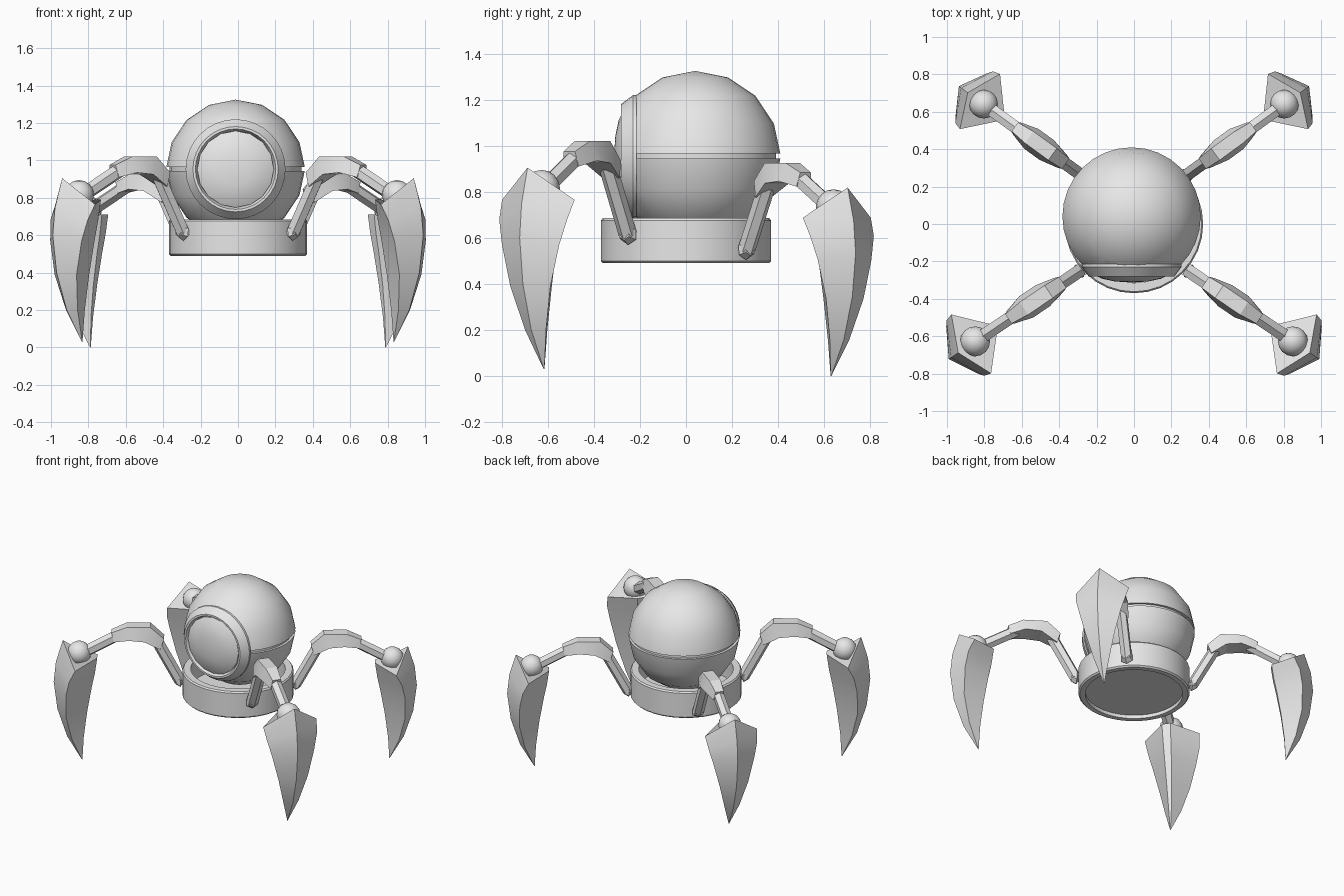
import bpy, bmesh, math
from mathutils import Vector

if "Cube" in bpy.data.objects:
    bpy.data.objects.remove(bpy.data.objects["Cube"])

grey = bpy.data.materials.new("light_grey")
grey.diffuse_color = (0.8, 0.8, 0.8, 1)
grey.use_nodes = True
grey.node_tree.nodes["Principled BSDF"].inputs["Base Color"].default_value = grey.diffuse_color


def finish(name, bm, angle=30):
    bmesh.ops.remove_doubles(bm, verts=bm.verts, dist=1e-5)
    bmesh.ops.recalc_face_normals(bm, faces=bm.faces)
    me = bpy.data.meshes.new(name)
    bm.to_mesh(me)
    bm.free()
    me.materials.append(grey)
    for p in me.polygons:
        p.use_smooth = True
    me.set_sharp_from_angle(angle=math.radians(angle))
    ob = bpy.data.objects.new(name, me)
    bpy.context.collection.objects.link(ob)
    return ob


def loft(sections, bm=None):
    """Skin a list of equal-length closed sections and cap both ends."""
    bm = bm or bmesh.new()
    rows = [[bm.verts.new(p) for p in s] for s in sections]
    n = len(rows[0])
    for a, b in zip(rows, rows[1:]):
        for i in range(n):
            j = (i + 1) % n
            bm.faces.new((a[i], a[j], b[j], b[i]))
    bm.faces.new(rows[0])
    bm.faces.new(rows[-1])
    return bm


def lathe(profile, segs, axis, centre):
    """Spin (radius, height) points around the z or the -y axis."""
    bm = bmesh.new()
    rows = []
    for r, h in profile:
        row = []
        for i in range(segs):
            a = 2 * math.pi * i / segs
            c, s = r * math.cos(a), r * math.sin(a)
            p = (c, s, h) if axis == 'Z' else (c, -h, s)
            row.append(bm.verts.new(Vector(p) + Vector(centre)))
        rows.append(row)
    for a, b in zip(rows, rows[1:]):
        for i in range(segs):
            j = (i + 1) % segs
            bm.faces.new((a[i], a[j], b[j], b[i]))
    bmesh.ops.remove_doubles(bm, verts=bm.verts, dist=1e-5)
    return bm


# Base: shallow drum, recessed above and below
finish("base", lathe([(0, .515), (.325, .515), (.325, .49), (.36, .49), (.37, .5),
                      (.37, .675), (.362, .685), (.315, .685), (.315, .54), (0, .54)],
                     32, 'Z', (0, 0, 0)))

# Body: sphere with a groove at the equator, sliced flat at the front
R, CX, CY, CZ = .37, -.013, .04, .955
arc = [(R * math.sin(math.radians(t)), R * math.cos(math.radians(t)))
       for t in (0, 22.5, 45, 67.5, 88.3)]
profile = arc + [(.352, .011), (.352, -.011)] + [(r, -h) for r, h in reversed(arc)]
body = lathe(profile, 32, 'Z', (CX, CY, CZ))
cut = bmesh.ops.bisect_plane(body, geom=body.verts[:] + body.edges[:] + body.faces[:],
                             plane_co=(0, -.225, 0), plane_no=(0, -1, 0), clear_outer=True)
bmesh.ops.holes_fill(body, edges=[e for e in cut['geom_cut']
                                  if isinstance(e, bmesh.types.BMEdge)])
finish("body_sphere", body)

# Porthole: tapered rim and domed glass
finish("porthole_rim", lathe([(.2, .215), (.267, .215), (.267, .23), (.228, .282),
                              (.215, .282), (.2, .25), (.2, .215)],
                             32, 'Y', (CX, 0, .953)))
finish("porthole_glass", lathe([(.205, .225), (.205, .268), (.16, .292), (.09, .307),
                                (0, .313)], 16, 'Y', (CX, 0, .953)))


def leg(label, sx, sy, root, ang, k, zmap):
    u = Vector((math.cos(ang), math.sin(ang)))

    def P(s, w, z):
        # s runs outward along the leg, w sideways, z up
        x = root[0] + k * (s * u.x - w * u.y)
        y = root[1] + k * (s * u.y + w * u.x)
        return (sx * x, sy * y, zmap(z))

    def rod(name, path, sides=6):
        # straight tapered rod through (s, z, radius) points
        ds, dz = path[-1][0] - path[0][0], path[-1][1] - path[0][1]
        d = math.hypot(ds, dz)
        ns, nz = -dz / d, ds / d
        secs = []
        for s, z, r in path:
            sec = []
            for i in range(sides):
                a = 2 * math.pi * i / sides
                c, w = r * math.cos(a), r * math.sin(a)
                sec.append(P(s + c * ns, w, z + c * nz))
            secs.append(sec)
        finish(label + name, loft(secs), 25)

    # Hip joint and the two rods
    rod("_hip", [(-.07, .615, .025), (-.01, .615, .028), (.0, .615, .046), (.035, .62, .03)])
    rod("_lower_rod", [(.005, .615, .04), (.16, .91, .04)])
    rod("_upper_rod", [(.4, .955, .04), (.66, .81, .04)])

    # Knee: bent block, widest in the middle; (s, z) top, (s, z) bottom, half widths
    knee = [((.11, .935), (.135, .86), .035, .045),
            ((.2, 1.02), (.24, .925), .04, .068),
            ((.36, 1.02), (.345, .935), .04, .068),
            ((.46, .975), (.445, .91), .03, .04)]
    secs = []
    for (ts, tz), (bs, bz), tw, bw in knee:
        secs.append([P(ts, -tw, tz), P(ts, tw, tz), P(bs, bw, bz), P(bs, -bw, bz)])
    finish(label + "_knee", loft(secs), 20)

    # Ball joint on top of the claw
    bm = bmesh.new()
    bmesh.ops.create_uvsphere(bm, u_segments=16, v_segments=8, radius=.08 * k)
    bmesh.ops.translate(bm, verts=bm.verts, vec=P(.675, 0, .815))
    finish(label + "_ball", bm)

    # Claw: outer ridge, two side edges and a narrow inner strip, curving to a point
    claw = [((.784, .905), (.70, .19, .765), (.555, .03, .79)),
            ((.83, .75), (.74, .178, .68), (.57, .027, .68)),
            ((.845, .6), (.76, .15, .57), (.592, .024, .57)),
            ((.82, .4), (.762, .105, .39), (.622, .018, .39)),
            ((.755, .2), (.722, .055, .2), (.645, .01, .2)),
            ((.657, .03), (.656, .002, .03), (.654, .001, .03))]
    secs = []
    for (os, oz), (ls, lw, lz), (ns, nw, nz) in claw:
        secs.append([P(os, 0, oz), P(ls, lw, lz), P(ns, nw, nz), P(ns, -nw, nz), P(ls, -lw, lz)])
    finish(label + "_claw", loft(secs), 22)


# Four legs, the rear pair slightly shorter
for side, sx in (("left", -1), ("right", 1)):
    leg("front_" + side, sx, -1, (.29, .25), math.radians(34), 1, lambda z: z)
    leg("rear_" + side, sx, 1, (.28, .26), math.radians(36), .96, lambda z: (z - .03) * .935)
